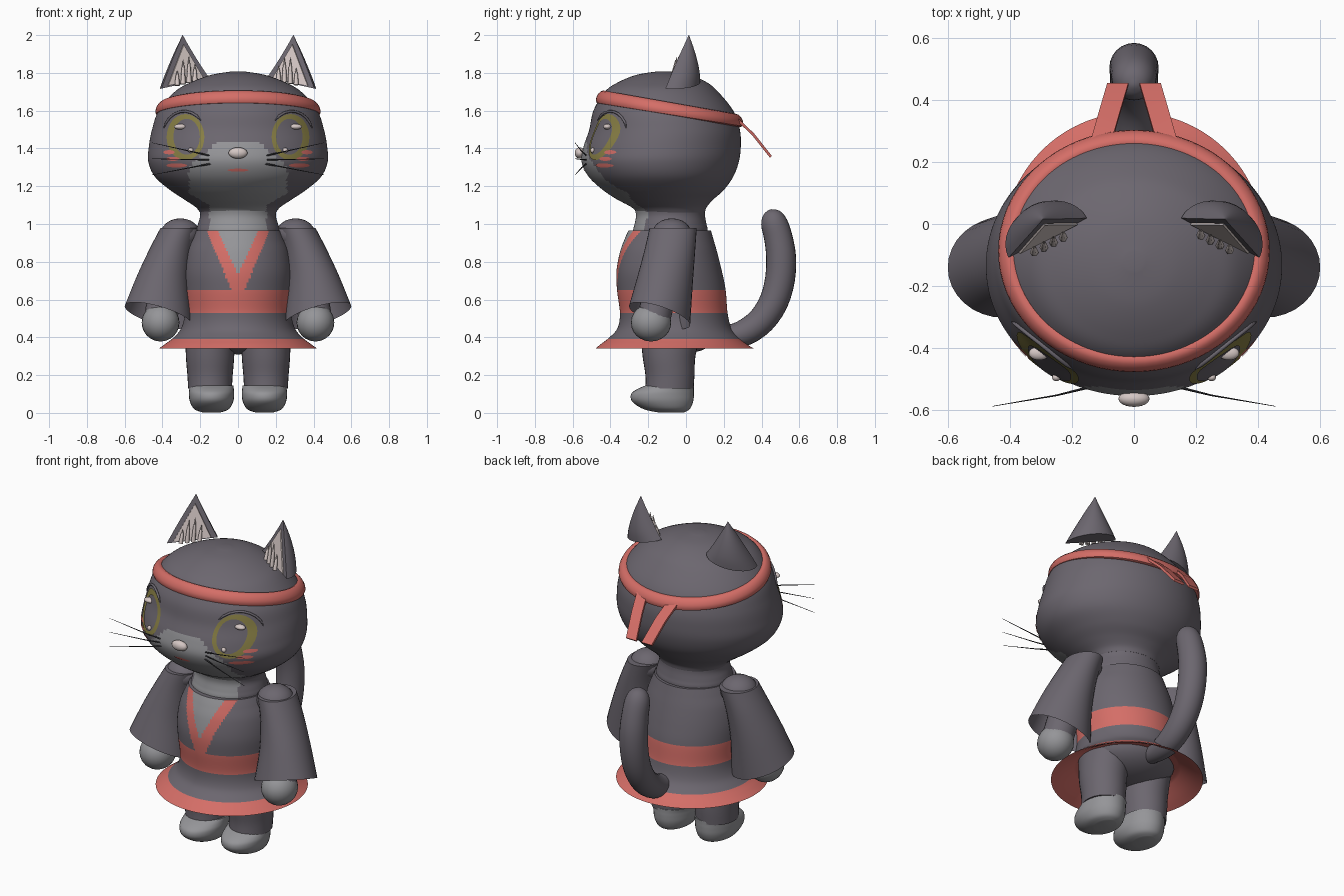
import bpy, bmesh, math
from mathutils import Vector as V

if "Cube" in bpy.data.objects:
    bpy.data.objects.remove(bpy.data.objects["Cube"])

PALETTE = {"charcoal_fur": (0.15, 0.135, 0.16), "pale_grey_fur": (0.30, 0.30, 0.315),
           "coral_red": (0.66, 0.155, 0.135), "olive_yellow": (0.25, 0.215, 0.06),
           "pale_pink": (0.66, 0.57, 0.55), "whisker_black": (0.03, 0.03, 0.035)}
FUR, PALE, RED, OLIVE, PINK, BLACK = range(6)
MATS = []
for mat_name, rgb in PALETTE.items():
    m = bpy.data.materials.new(mat_name)
    m.diffuse_color = (*rgb, 1)
    m.use_nodes = True
    m.node_tree.nodes["Principled BSDF"].inputs["Base Color"].default_value = m.diffuse_color
    MATS.append(m)


def skin(name, rings, mat, caps=(True, True), loop=False, angle=45):
    """Bridge a list of point rings; mat is an index or a rule on the face centre."""
    bm = bmesh.new()
    rows = [[bm.verts.new(p) for p in r] for r in rings]
    n = len(rows[0])
    for a, b in zip(rows, rows[1:] + (rows[:1] if loop else [])):
        for i in range(n):
            bm.faces.new((a[i], a[(i + 1) % n], b[(i + 1) % n], b[i]))
    if not loop:
        for row, cap in zip((rows[0], rows[-1]), caps):
            if cap:
                bm.faces.new(row)
    bmesh.ops.recalc_face_normals(bm, faces=bm.faces)
    rule = mat if callable(mat) else (lambda c: mat)
    picks = [rule(f.calc_center_median()) for f in bm.faces]
    used = sorted(set(picks))
    for f, k in zip(bm.faces, picks):
        f.material_index = used.index(k)
        f.smooth = True
    me = bpy.data.meshes.new(name)
    bm.to_mesh(me)
    bm.free()
    for k in used:
        me.materials.append(MATS[k])
    me.set_sharp_from_angle(angle=math.radians(angle))
    ob = bpy.data.objects.new(name, me)
    bpy.context.collection.objects.link(ob)
    return ob


def oval(c, u, v, n):
    return [c + u * math.cos(2 * math.pi * i / n) + v * math.sin(2 * math.pi * i / n) for i in range(n)]


def smooth_rows(rows, k):
    """Catmull-Rom interpolation of number rows."""
    out = []
    for i in range(len(rows) - 1):
        p = [rows[max(0, min(len(rows) - 1, i + j))] for j in (-1, 0, 1, 2)]
        for s in range(k):
            t = s / k
            out.append([0.5 * (2 * b + (c - a) * t + (2 * a - 5 * b + 4 * c - d) * t * t
                               + (3 * b - a - 3 * c + d) * t ** 3) for a, b, c, d in zip(*p)])
    return out + [list(rows[-1])]


def loft(name, rows, mat, k=4, n=48, cx=0, **kw):
    """Stack ovals from rows of (z, half width, y front, y back)."""
    rings = [oval(V((cx, (f + b) / 2, z)), V((w, 0, 0)), V((0, (b - f) / 2, 0)), n)
             for z, w, f, b in smooth_rows(rows, k)]
    return skin(name, rings, mat, **kw)


def ball(name, c, r, mat, n=24):
    rings = []
    for i in range(13):
        a = math.pi * (0.01 + 0.98 * i / 12)
        s = math.sin(a)
        rings.append(oval(V((c[0], c[1], c[2] - r[2] * math.cos(a))), V((r[0] * s, 0, 0)), V((0, r[1] * s, 0)), n))
    return skin(name, rings, mat)


def tube(name, pts, radii, mat, ref, n=8):
    pts, rings = [V(p) for p in pts], []
    for i, p in enumerate(pts):
        t = (pts[min(i + 1, len(pts) - 1)] - pts[max(i - 1, 0)]).normalized()
        u = t.cross(V(ref)).normalized()
        rings.append(oval(p, u * radii[i], t.cross(u) * radii[i], n))
    return skin(name, rings, mat, angle=60)


# Head with pale muzzle
HEAD = [(1.06, .20, -.26, .10), (1.09, .225, -.29, .11), (1.13, .285, -.365, .145), (1.18, .36, -.44, .20),
        (1.25, .44, -.515, .25), (1.33, .475, -.553, .28), (1.41, .472, -.542, .29), (1.50, .455, -.512, .285),
        (1.60, .42, -.49, .25), (1.70, .335, -.43, .17), (1.75, .25, -.36, .11), (1.79, .14, -.26, .02),
        (1.808, .03, -.15, -.09)]


def muzzle(c):
    if c.z > 1.31:
        w = .25 - (c.z - 1.31) / .125 * .14
    else:
        w = .26 if c.z > 1.16 else .15 + max(0, c.z - 1.10) * 1.8
    return PALE if c.z < 1.435 and c.y < -.15 and abs(c.x) < w else FUR


loft("head", HEAD, muzzle, k=7, n=128)
HEAD_ROWS = smooth_rows(HEAD, 7)


def face_y(x, z):
    """Front surface of the head."""
    for p, q in zip(HEAD_ROWS, HEAD_ROWS[1:]):
        if p[0] <= z <= q[0]:
            t = (z - p[0]) / (q[0] - p[0])
            w, f, b = (p[i] + (q[i] - p[i]) * t for i in (1, 2, 3))
            return (f + b) / 2 - (b - f) / 2 * math.sqrt(max(0, 1 - (x / w) ** 2))
    return -.5


def patch(name, x, z, rx, rz, mat, lift):
    """Thin oval plate that follows the face."""
    rings = []
    for k in (1, .8, .6, .4, .2, .03):
        flat = oval(V((x, 0, z)), V((rx * k, 0, 0)), V((0, 0, rz * k)), 32)
        rings.append([V((p.x, face_y(p.x, p.z) - lift, p.z)) for p in flat])
    skin(name, rings, mat, caps=(False, True))


# Nose and mouth
ball("nose", (0, -.563, 1.376), (.05, .026, .03), PINK)
patch("mouth", 0, 1.285, .055, .008, RED, .004)

for s, side in ((-1, "left"), (1, "right")):
    # Eyes, highlights and lashes
    patch("iris_" + side, s * .278, 1.46, .10, .122, OLIVE, .005)
    patch("pupil_" + side, s * .272, 1.462, .07, .095, FUR, .009)
    ball("eye_shine_" + side, (s * .305, face_y(.305, 1.515) - .012, 1.515), (.034, .022, .015), PINK)
    ball("eye_glint_" + side, (s * .25, face_y(.25, 1.39) - .01, 1.39), (.014, .012, .014), PINK)
    lash = []
    for i in range(9):
        a = math.radians(20 + 15 * i)
        x, z = .285 + .115 * math.cos(a), 1.462 + .135 * math.sin(a)
        lash.append((s * x, face_y(x, z) - .006, z))
    tube("lash_" + side, lash, [.002] + [.007] * 7 + [.002], FUR, (0, 1, 0))
    # Cheek stripes
    for x, z, r in ((.365, 1.38, .03), (.345, 1.345, .035), (.325, 1.31, .055)):
        patch("cheek_stripe_" + side, s * x, z, r, .011, RED, .005)
    # Whiskers
    for z0, z1 in ((1.36, 1.43), (1.34, 1.345), (1.32, 1.26)):
        tube("whisker_" + side, [(s * .14, -.525, z0), (s * .25, -.552, z0 * .65 + z1 * .35), (s * .455, -.587, z1)],
             (.005, .003, .001), BLACK, (0, 1, 0), n=6)
    # Ears: curved back, flat inner face
    d, nrm = V((.89, -.45 * s, 0)), V((-.45 * s, -.89, 0))
    base, tip = V((s * .278, -.045, 1.745)), V((s * .293, .015, 2.0))
    rings = []
    for i in range(9):
        t = i / 8
        c, k = base.lerp(tip, t), max(.01, 1 - t)
        ring = []
        for j in range(17):
            a = math.pi * j / 16
            p = d * (.142 * math.cos(a) * k) - nrm * (.115 * math.sin(a) * (1 - t ** 1.5 if i < 8 else .01))
            ring.append(c + p + V((0, 0, -.22 * s * p.x * (1 - t))))
        rings.append(ring)
    skin("ear_" + side, rings, FUR, angle=50)
    tilt = V((0, 0, -.22 * s * d.x))
    lo, hi = base.lerp(tip, .03), base.lerp(tip, .8)
    plate = [lo + (d + tilt) * .105, hi, lo - (d + tilt) * .105]
    skin("inner_ear_" + side, [[p + nrm * o for p in plate] for o in (.001, .008)], PINK)
    for j, h in zip((-.06, -.025, .01, .045), (.08, .13, .14, .09)):
        p = base + (d + tilt) * j + nrm * .022
        tube("ear_tuft_" + side, [p, p + V((0, .012, h * .6)), p + V((0, .02, h))],
             (.014, .009, .001), PINK, (0, 1, 0), n=6)

    # Sleeves: rows of (x, y, z, half width, half depth, side slope, depth slope)
    rows = [(.31, -.068, .98, .10, .125, 0, 0), (.355, -.085, .86, .112, .133, -.01, -.01),
            (.395, -.11, .70, .138, .145, -.03, -.03), (.42, -.14, .515, .18, .162, -.05, -.05)]
    rings = [oval(V((s * x, y, z)), V((s * w, 0, -q)), V((0, h, r)), 32)
             for x, y, z, w, h, q, r in smooth_rows(rows, 5)]
    skin("sleeve_" + side, rings, FUR, caps=(True, False))
    ball("shoulder_" + side, (s * .305, -.075, .945), (.105, .105, .085), FUR)
    tube("arm_" + side, [(s * .30, -.08, .95), (s * .37, -.12, .72), (s * .41, -.17, .50)],
         (.09, .09, .088), FUR, (0, 1, 0), n=20)
    ball("hand_" + side, (s * .41, -.185, .478), (.10, .107, .10), PALE)
    # Legs and feet
    loft("leg_" + side, [(.13, .116, -.215, .04), (.20, .12, -.215, .045), (.30, .128, -.23, .05),
                         (.42, .13, -.24, .08)], FUR, n=32, cx=s * .148)
    loft("foot_" + side, [(.003, .05, -.15, -.01), (.02, .092, -.225, .02), (.06, .115, -.285, .038),
                          (.10, .12, -.29, .042), (.125, .118, -.26, .042), (.145, .116, -.215, .042)],
         PALE, n=32, cx=s * .14)
    # Headband tails
    strip = [V((s * .107, .255, 1.56)), V((s * .08, .35, 1.47)), V((s * .052, .445, 1.35))]
    skin("headband_tail_" + side, [[p + V((x, o, o)) for x, o in ((-.034, 0), (.034, 0), (.034, .01), (-.034, .01))]
                                   for p in strip], RED)

# Headband, tilted down at the back
rings = []
for i in range(72):
    a = 2 * math.pi * i / 72
    c = V((.41 * math.cos(a), -.087 + .3625 * math.sin(a), 0))
    c.z = 1.61 - .17 * (c.y + .087)
    out = V((math.cos(a) / .41, math.sin(a) / .3625, 0)).normalized()
    rings.append(oval(c, out * .025, V((0, 0, .035)) - out * .012, 12))
skin("headband", rings, RED, loop=True)

# Neck with pale throat
loft("neck", [(.88, .21, -.27, .10), (.96, .22, -.28, .115), (1.0, .212, -.272, .108), (1.05, .20, -.265, .10),
              (1.11, .215, -.28, .10)],
     lambda c: PALE if abs(c.x) < .15 and c.y < -.15 else FUR, k=5, n=64)


# Tunic: crossed collar, sash and hem
def tunic_colour(c):
    if .53 < c.z < .65 or c.z < .392:
        return RED
    if c.z >= .65 and c.y < -.12:
        if abs(c.x) < (c.z - .73) / .235 * .108:
            return PALE
        if abs(c.x) < .035 + .13 * (c.z - .65) / .315:
            return RED
    return FUR


loft("tunic", [(.34, .42, -.48, .36), (.365, .385, -.45, .32), (.40, .34, -.405, .28), (.45, .30, -.362, .24),
               (.53, .282, -.35, .22), (.65, .288, -.365, .21), (.75, .288, -.368, .19), (.85, .272, -.35, .165),
               (.92, .245, -.325, .145), (.965, .225, -.305, .132)], tunic_colour, k=10, n=160, caps=(False, True))
loft("skirt_lining", [(.34, .418, -.478, .358), (.37, .36, -.42, .30), (.42, .28, -.34, .225)], RED, caps=(False, True))
ball("hips", (0, -.04, .45), (.265, .235, .14), FUR, 32)

# Tail with rounded tip
path = [(.13, .41, .05), (.22, .405, .06), (.31, .425, .07), (.40, .49, .074), (.465, .59, .077), (.498, .71, .079),
        (.503, .83, .079), (.488, .93, .075), (.468, 1.0, .071), (.457, 1.04, .058), (.45, 1.065, .036), (.447, 1.077, .006)]
path = smooth_rows(path, 3)
tube("tail", [(0, y, z) for y, z, r in path], [r for y, z, r in path], FUR, (1, 0, 0), n=24)
